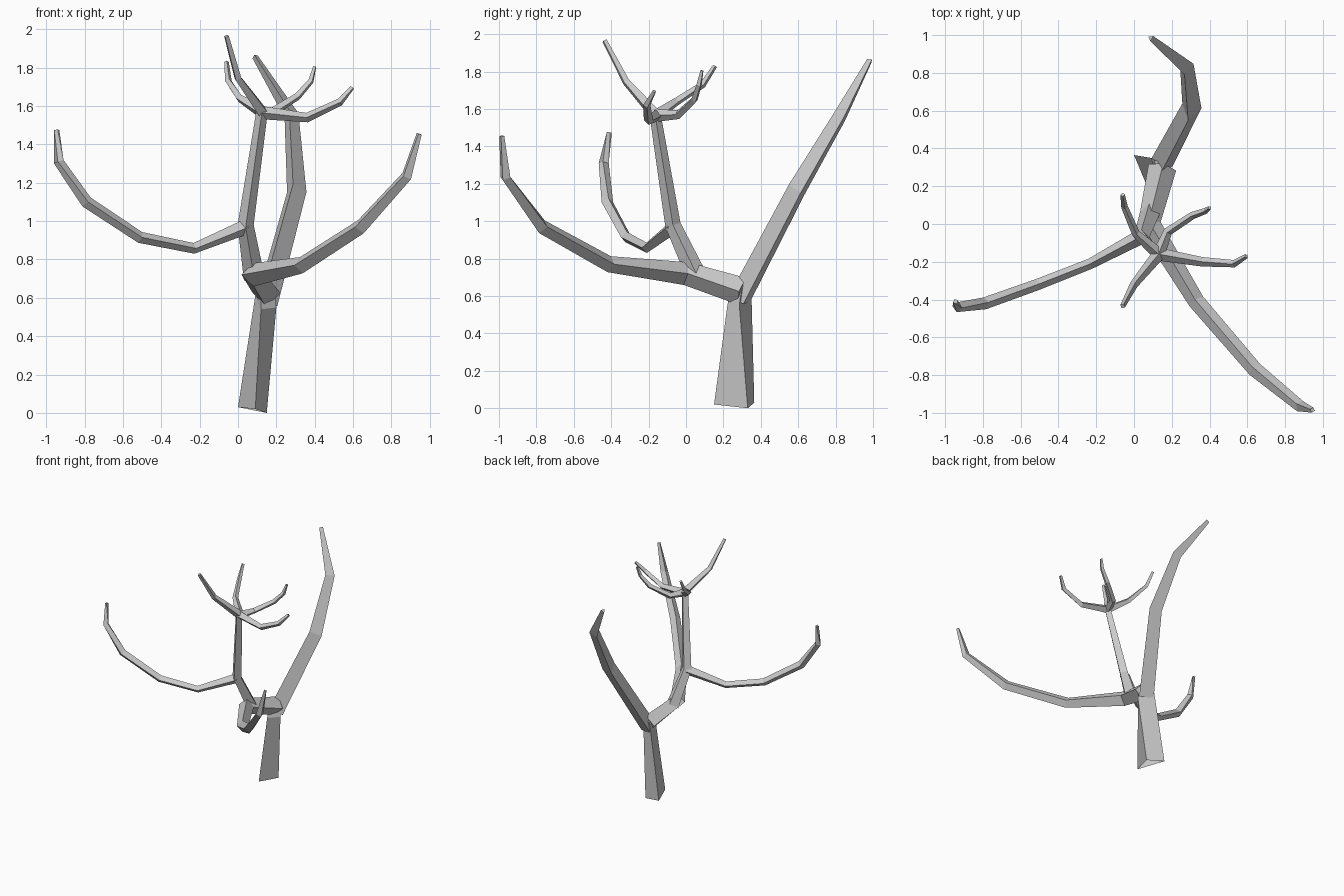
import bpy
import bmesh
import math
from mathutils import Vector, Matrix

if "Cube" in bpy.data.objects:
    bpy.data.objects.remove(bpy.data.objects["Cube"], do_unlink=True)

# Single bark colour
bark = bpy.data.materials.new("bark_grey")
bark.use_nodes = True
GREY = (0.6, 0.6, 0.6, 1.0)
bark.diffuse_color = GREY
bark.node_tree.nodes["Principled BSDF"].inputs["Base Color"].default_value = GREY

UP = Vector((0, 0, 1))
FRONT = Vector((0, -1, 0))


def skin(name, rings, close_start=True):
    """Bridge rings of corner positions into one flat-faced bark tube."""
    bm = bmesh.new()
    loops = [[bm.verts.new(co) for co in ring] for ring in rings]
    sides = len(loops[0])
    for a, b in zip(loops, loops[1:]):
        for k in range(sides):
            n = (k + 1) % sides
            bm.faces.new((a[k], a[n], b[n], b[k]))
    if close_start:
        bm.faces.new(loops[0][::-1])
    bm.faces.new(loops[-1])
    bmesh.ops.recalc_face_normals(bm, faces=bm.faces)
    mesh = bpy.data.meshes.new(name)
    bm.to_mesh(mesh)
    bm.free()
    mesh.materials.append(bark)
    bpy.context.collection.objects.link(bpy.data.objects.new(name, mesh))


def limb(name, points, ridge, sides=4):
    """Tapering tube through (x, y, z, radius) points, one edge facing ridge."""
    centres = [Vector(p[:3]) for p in points]
    rings = []
    for i, c in enumerate(centres):
        into = (c - centres[i - 1]).normalized() if i > 0 else Vector()
        out = (centres[i + 1] - c).normalized() if i + 1 < len(centres) else Vector()
        axis = (into + out).normalized()
        spoke = (ridge - axis * ridge.dot(axis)).normalized() * points[i][3]
        rings.append([c + Matrix.Rotation(math.tau * k / sides, 3, axis) @ spoke
                      for k in range(sides)])
    skin(name, rings)


# Three-sided trunk, open underneath
skin("trunk", [
    [(0.09, 0.15, 0.02), (0.15, 0.33, 0.0), (0.0, 0.365, 0.03)],
    [(0.12, 0.22, 0.54), (0.2, 0.285, 0.55), (0.09, 0.35, 0.61)],
    [(0.12, 0.24, 0.66), (0.19, 0.3, 0.66), (0.11, 0.34, 0.66)],
], close_start=False)

# Main limbs leaving the fork
limb("back_limb", [(0.14, 0.295, 0.58, 0.07), (0.3, 0.6, 1.165, 0.06),
                   (0.275, 0.83, 1.56, 0.044), (0.088, 0.985, 1.86, 0.018)],
     Vector((1, 0.2, -0.3)), sides=3)
limb("front_limb", [(0.15, 0.3, 0.625, 0.075), (0.08, 0.0, 0.72, 0.062),
                    (0.33, -0.41, 0.77, 0.044), (0.64, -0.77, 0.97, 0.04),
                    (0.88, -0.965, 1.235, 0.031), (0.945, -0.985, 1.455, 0.014)],
     UP)

# Upright stem and its side branch
limb("stem", [(0.085, 0.06, 0.70, 0.055), (0.04, -0.07, 0.98, 0.042),
              (0.125, -0.165, 1.57, 0.03)], FRONT)
limb("right_branch", [(0.04, -0.065, 0.97, 0.04), (-0.23, -0.21, 0.858, 0.028),
                      (-0.51, -0.32, 0.915, 0.03), (-0.79, -0.42, 1.1, 0.032),
                      (-0.935, -0.44, 1.31, 0.027), (-0.945, -0.41, 1.475, 0.014)],
     UP)

# Crown twigs spreading from the stem top
CROWN = (0.13, -0.16, 1.565, 0.034)
twigs = {
    "front_twig": [(0.0, -0.32, 1.745, 0.022), (-0.06, -0.435, 1.965, 0.014)],
    "left_twig": [(0.36, -0.2, 1.54, 0.025), (0.53, -0.21, 1.62, 0.02),
                  (0.595, -0.17, 1.695, 0.012)],
    "back_left_twig": [(0.18, -0.04, 1.57, 0.024), (0.31, 0.045, 1.65, 0.02),
                       (0.38, 0.07, 1.73, 0.016), (0.4, 0.085, 1.805, 0.01)],
    "back_right_twig": [(0.01, -0.05, 1.64, 0.022), (-0.05, 0.09, 1.73, 0.018),
                        (-0.06, 0.155, 1.83, 0.012)],
}
for name, points in twigs.items():
    limb(name, [CROWN] + points, UP)
